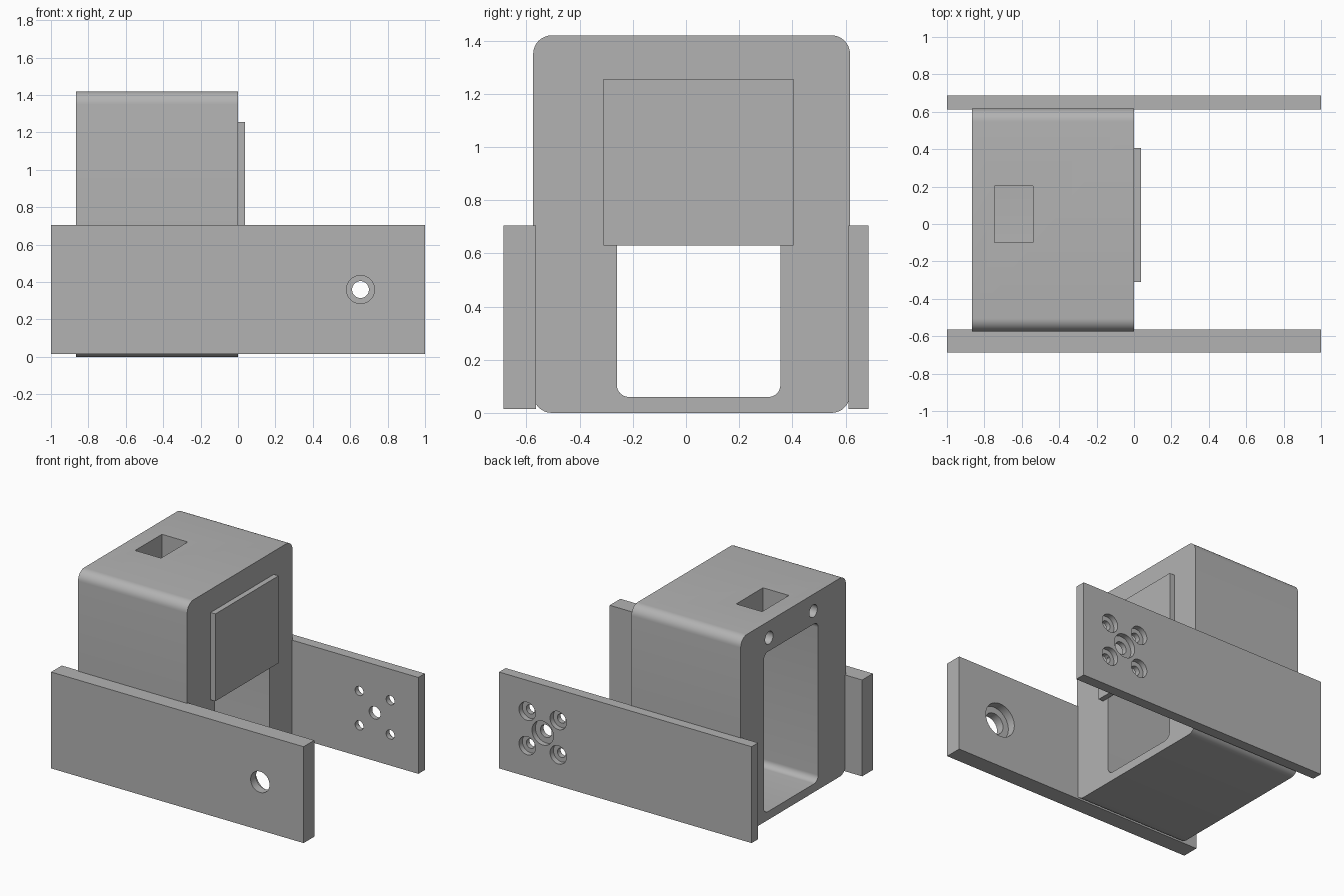
import bpy
import bmesh
import math
from mathutils import Matrix, Vector

cube = bpy.data.objects.get("Cube")
if cube:
    bpy.data.objects.remove(cube, do_unlink=True)

grey = bpy.data.materials.new("plain grey")
grey.use_nodes = True
GREY = (0.45, 0.45, 0.45, 1)
grey.diffuse_color = GREY
grey.node_tree.nodes["Principled BSDF"].inputs["Base Color"].default_value = GREY


def finish(name, bm):
    mesh = bpy.data.meshes.new(name)
    bm.to_mesh(mesh)
    bm.free()
    obj = bpy.data.objects.new(name, mesh)
    bpy.context.collection.objects.link(obj)
    mesh.materials.append(grey)
    return obj


def box(name, low, high, radius=0):
    """Box between two corners; radius rounds the edges running along x."""
    low, high = Vector(low), Vector(high)
    bm = bmesh.new()
    bmesh.ops.create_cube(bm, size=1)
    bmesh.ops.scale(bm, vec=high - low, verts=bm.verts)
    bmesh.ops.translate(bm, vec=(low + high) / 2, verts=bm.verts)
    if radius:
        along_x = [e for e in bm.edges
                   if abs(e.verts[0].co.x - e.verts[1].co.x) > 0.01]
        bmesh.ops.bevel(bm, geom=along_x, offset=radius, segments=8,
                        profile=0.5, affect='EDGES')
    return finish(name, bm)


def rod(name, start, end, radius):
    """Cylinder between two points."""
    start, end = Vector(start), Vector(end)
    axis = end - start
    turn = axis.to_track_quat('Z', 'Y').to_matrix().to_4x4()
    bm = bmesh.new()
    bmesh.ops.create_cone(bm, cap_ends=True, segments=40, radius1=radius,
                          radius2=radius, depth=axis.length,
                          matrix=Matrix.Translation((start + end) / 2) @ turn)
    return finish(name, bm)


def cut(obj, cutters):
    """Subtract each cutter, then remove it."""
    bpy.context.view_layer.objects.active = obj
    for cutter in cutters:
        cutter.hide_render = True
        mod = obj.modifiers.new("cut", 'BOOLEAN')
        mod.operation = 'DIFFERENCE'
        mod.solver = 'EXACT'
        mod.object = cutter
        bpy.ops.object.modifier_apply(modifier=mod.name)
        bpy.data.objects.remove(cutter, do_unlink=True)


def smooth(obj):
    bpy.ops.object.select_all(action='DESELECT')
    obj.select_set(True)
    bpy.context.view_layer.objects.active = obj
    bpy.ops.object.shade_smooth_by_angle(angle=math.radians(30))


# Housing: rounded block with a tunnel, a top slot and two blind screw holes
BACK = -0.865
housing = box("housing", (BACK, -0.575, 0), (0, 0.617, 1.42), 0.07)
cut(housing, [
    box("tunnel_cutter", (-1, -0.26, 0.06), (0.1, 0.355, 1.205), 0.045),
    box("slot_cutter", (-0.745, -0.1, 1.1), (-0.54, 0.203, 1.5)),
] + [rod("screw_cutter", (BACK - 0.1, y, 1.3), (BACK + 0.25, y, 1.3), 0.045)
     for y in (-0.205, 0.295)])
smooth(housing)

# Cover over the upper part of the tunnel
box("tunnel_cover", (0, -0.31, 0.63), (0.038, 0.405, 1.255))

# Side arms share one hole centre
HOLE_X, HOLE_Z = 0.655, 0.36
PITCH = 0.123


def hole(x, z, y_range, radius):
    return rod("hole_cutter", (x, y_range[0], z), (x, y_range[1], z), radius)


# Front arm: one hole with a wide recess on the inner face
front_arm = box("front_arm", (-1, -0.686, 0.015), (1, -0.565, 0.705))
cut(front_arm, [hole(HOLE_X, HOLE_Z, (-0.8, -0.5), 0.075),
                hole(HOLE_X, HOLE_Z, (-0.625, -0.5), 0.12)])
smooth(front_arm)

# Back arm: centre hole and four screw holes, recessed on the outer face
back_arm = box("back_arm", (-1, 0.612, 0.015), (1, 0.686, 0.705))
holes = [(0, 0, 0.045, 0.085)]
holes += [(i * PITCH, j * PITCH, 0.033, 0.065) for i in (-1, 1) for j in (-1, 1)]
cutters = []
for dx, dz, narrow, wide in holes:
    cutters.append(hole(HOLE_X + dx, HOLE_Z + dz, (0.5, 0.8), narrow))
    cutters.append(hole(HOLE_X + dx, HOLE_Z + dz, (0.648, 0.8), wide))
cut(back_arm, cutters)
smooth(back_arm)
